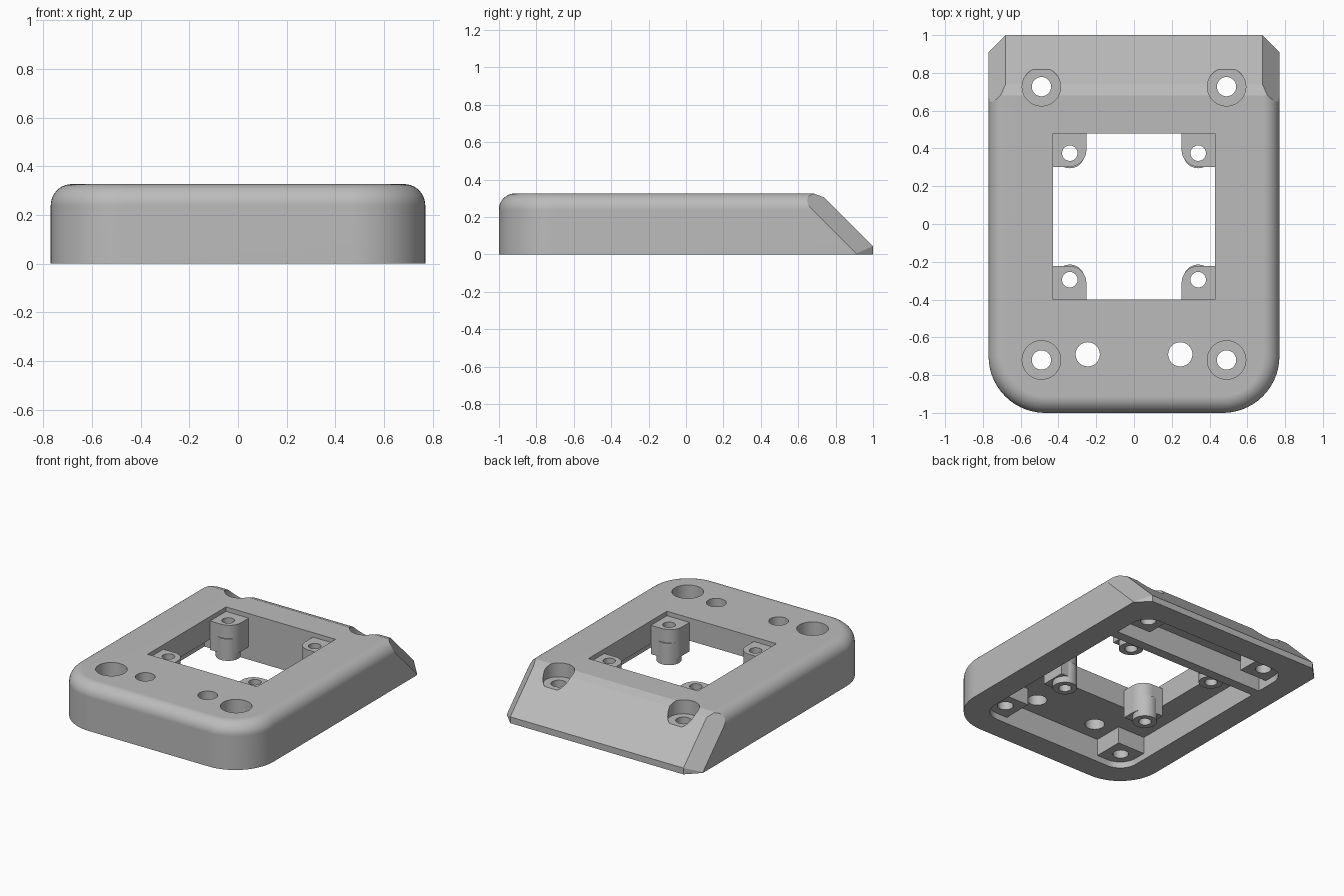
import bpy, bmesh, math
from mathutils import Vector

cube = bpy.data.objects.get("Cube")
if cube:
    bpy.data.objects.remove(cube, do_unlink=True)

grey = bpy.data.materials.new("plain_grey")
grey.use_nodes = True
colour = (0.5, 0.5, 0.5, 1)
grey.diffuse_color = colour
grey.node_tree.nodes["Principled BSDF"].inputs["Base Color"].default_value = colour

HEIGHT, FILLET, CEILING, RECESS = 0.327, 0.087, 0.165, 0.045
POST_X, SCREW_X = 0.34, 0.49
WIN_X, WIN_FRONT, WIN_BACK = 0.43, -0.40, 0.48


def outline(w, y0, y1, r, steps=14):
    """Plan shape with the two corners at y0 rounded and those at y1 square."""
    s = 1 if y1 > y0 else -1
    pts = [(w, y1), (-w, y1)]
    for side in (-1, 1):
        for i in range(steps + 1):
            a = math.pi / 2 * (i / steps if side < 0 else 1 - i / steps)
            pts.append((side * (w - r + r * math.cos(a)), y0 + s * (r - r * math.sin(a))))
    return pts


def finish(name, bm):
    bmesh.ops.recalc_face_normals(bm, faces=bm.faces)
    mesh = bpy.data.meshes.new(name)
    bm.to_mesh(mesh)
    bm.free()
    mesh.materials.append(grey)
    obj = bpy.data.objects.new(name, mesh)
    bpy.context.collection.objects.link(obj)
    return obj


def loft(layers):
    """Solid through a stack of (outline, z) layers."""
    bm = bmesh.new()
    rings = [[bm.verts.new((x, y, z)) for x, y in pts] for pts, z in layers]
    for a, b in zip(rings, rings[1:]):
        for i in range(len(a)):
            j = (i + 1) % len(a)
            bm.faces.new((a[i], a[j], b[j], b[i]))
    bm.faces.new(rings[0])
    bm.faces.new(rings[-1])
    return bm


def prism(name, pts, z0, z1):
    return finish(name, loft([(pts, z0), (pts, z1)]))


def box(name, w, y0, y1, z0, z1):
    return prism(name, [(-w, y0), (w, y0), (w, y1), (-w, y1)], z0, z1)


def cylinder(name, x, y, r, z0, z1, n=48):
    ring = [(x + r * math.cos(math.tau * i / n), y + r * math.sin(math.tau * i / n)) for i in range(n)]
    return prism(name, ring, z0, z1)


def combine(target, tool, operation="DIFFERENCE"):
    mod = target.modifiers.new("cut", "BOOLEAN")
    mod.operation, mod.solver, mod.object = operation, "EXACT", tool
    bpy.context.view_layer.objects.active = target
    bpy.ops.object.modifier_apply(modifier=mod.name)
    bpy.data.objects.remove(tool, do_unlink=True)


def smooth(obj):
    bpy.ops.object.select_all(action="DESELECT")
    obj.select_set(True)
    bpy.context.view_layer.objects.active = obj
    bpy.ops.object.shade_smooth_by_angle(angle=math.radians(20))
    obj.modifiers.new("even_shading", "WEIGHTED_NORMAL").keep_sharp = True


# Body block with rounded front corners and a rounded top edge
layers = [(outline(0.77, -1, 1, 0.3), 0)]
for i in range(11):
    a = math.pi / 2 * i / 10
    d = FILLET * (1 - math.cos(a))
    layers.append((outline(0.77 - d, -1 + d, 1, 0.3 - d), HEIGHT - FILLET + FILLET * math.sin(a)))
bm = loft(layers)

# Sloped back with chamfered edges
planes = [((0, 1, 0.045), (0, 1, 1)), ((0, 0.74, 0.305), (0, 0.022, 0.06))]
for s in (-1, 1):
    planes += [((s * 0.68, 1, 0.045), (s * 0.13, 0.09, 0.09)), ((s * 0.68, 1, 0), (s, 1, 0))]
for co, normal in planes:
    bmesh.ops.bisect_plane(bm, geom=bm.verts[:] + bm.edges[:] + bm.faces[:], dist=1e-5,
                           plane_co=co, plane_no=Vector(normal).normalized(), clear_outer=True)
    bmesh.ops.holes_fill(bm, edges=[e for e in bm.edges if e.is_boundary], sides=0)
body = finish("body", bm)

# Hollow underside: shallow recesses, then deep pockets that leave the corner bosses
combine(body, prism("front_recess", outline(0.6, -0.83, WIN_BACK, 0.13), -0.1, RECESS))
combine(body, prism("back_recess", outline(0.6, 0.83, 0.55, 0.13), -0.1, RECESS))
combine(body, box("front_pocket", 0.6, -0.615, WIN_BACK, -0.1, CEILING))
combine(body, box("front_pocket_end", 0.385, -0.83, 0, -0.1, CEILING))
combine(body, box("back_pocket", 0.6, 0.55, 0.62, -0.1, CEILING))
combine(body, box("back_pocket_end", 0.385, 0.58, 0.83, -0.1, CEILING))

# Square window and drilled holes
combine(body, box("window", WIN_X, WIN_FRONT, WIN_BACK, 0.1, 1))
for s in (-1, 1):
    combine(body, cylinder("cable_hole", s * 0.245, -0.69, 0.064, -0.1, 1))
    for y in (-0.72, 0.727):
        combine(body, cylinder("counterbore", s * SCREW_X, y, 0.102, 0.228, 1))
        combine(body, cylinder("screw_hole", s * SCREW_X, y, 0.051, -0.1, 1))
smooth(body)

# Mounting posts in the window corners, each with a round collar below
for side, s in (("right", -1), ("left", 1)):
    for end, y_wall, t in (("front", WIN_FRONT, 1), ("back", WIN_BACK, -1)):
        r, size = 0.09, 0.178
        arc = [(size - r + r * math.cos(math.pi / 16 * i), size - r + r * math.sin(math.pi / 16 * i))
               for i in range(9)]
        pts = [(s * (WIN_X - u), y_wall + t * v) for u, v in [(0, 0), (size, 0)] + arc + [(0, size)]]
        post = prism(f"{end}_{side}_post", pts, 0.09, 0.295)
        x, y = s * POST_X, y_wall + t * 0.105
        combine(post, cylinder("collar", x, y, 0.08, RECESS, 0.2), "UNION")
        combine(post, cylinder("post_hole", x, y, 0.041, -0.1, 1))
        smooth(post)
